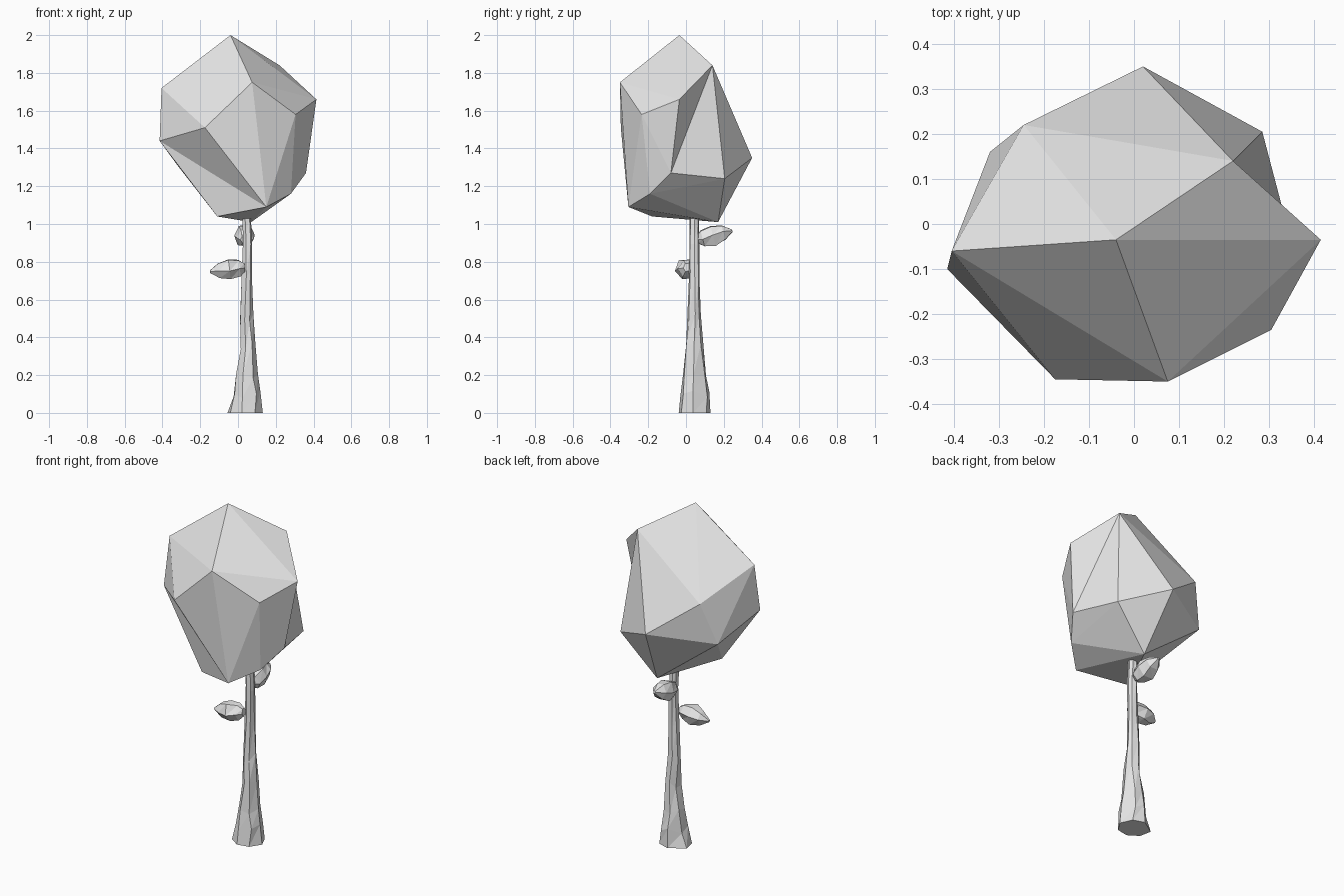
import bpy, bmesh, math, random
from mathutils import Vector

random.seed(4)
if "Cube" in bpy.data.objects:
    bpy.data.objects.remove(bpy.data.objects["Cube"], do_unlink=True)

# One plain pale grey for the whole tree
grey = bpy.data.materials.new("pale_grey")
grey.use_nodes = True
grey.diffuse_color = (0.8, 0.8, 0.8, 1)
grey.node_tree.nodes["Principled BSDF"].inputs["Base Color"].default_value = grey.diffuse_color


def finish(bm, name):
    """Turn a bmesh into a flat-shaded object."""
    bmesh.ops.recalc_face_normals(bm, faces=bm.faces)
    mesh = bpy.data.meshes.new(name)
    bm.to_mesh(mesh)
    bm.free()
    mesh.materials.append(grey)
    obj = bpy.data.objects.new(name, mesh)
    bpy.context.collection.objects.link(obj)
    return obj


def loft(name, rings):
    """Join rings of points with triangles and close both ends."""
    bm = bmesh.new()
    loops = [[bm.verts.new(p) for p in ring] for ring in rings]
    n = len(loops[0])
    for low, high in zip(loops, loops[1:]):
        for i in range(n):
            j = (i + 1) % n
            bm.faces.new((low[i], low[j], high[j]))
            bm.faces.new((low[i], high[j], high[i]))
    bm.faces.new(loops[0][::-1])
    bm.faces.new(loops[-1])
    return finish(bm, name)


# Crown: faceted hull around its corner points
corners = {
    "apex": (-.04, -.035, 2), "top_back": (.22, .14, 1.84),
    "left_tip": (.415, -.035, 1.66), "left_front": (.305, -.235, 1.58),
    "front_high": (.075, -.35, 1.75), "front_mid": (-.175, -.345, 1.51),
    "right_high": (-.405, -.06, 1.72), "right_low": (-.415, -.1, 1.44),
    "back_right": (-.245, .22, 1.55), "back_right_low": (-.32, .16, 1.31),
    "back": (.02, .35, 1.35), "back_left": (.285, .205, 1.24),
    "left_low": (.36, -.08, 1.27), "left_base": (.28, -.19, 1.16),
    "front_base": (.15, -.305, 1.09), "right_base": (-.11, -.18, 1.04),
    "back_base": (.07, .17, 1.01),
}
bm = bmesh.new()
vert = {key: bm.verts.new(p) for key, p in corners.items()}
bmesh.ops.convex_hull(bm, input=list(bm.verts))
# Two creases fold inwards
for a, b in (("left_tip", "back_left"), ("front_mid", "right_base")):
    edge = bm.edges.get((vert[a], vert[b]))
    if edge:
        bmesh.ops.rotate_edges(bm, edges=[edge], use_ccw=False)
finish(bm, "crown")

# Trunk: flared, slightly crooked column (height, centre x, radius x, radius y)
SIDES = 7
sections = [(0, .04, .098, .088), (.1, .045, .07, .08), (.2, .043, .06, .063),
            (.35, .052, .043, .048), (.5, .045, .036, .037), (.72, .046, .029, .03),
            (.9, .05, .026, .028), (1.06, .043, .024, .025)]
rings = []
for z, cx, rx, ry in sections:
    ring = []
    for i in range(SIDES):
        a = math.tau * i / SIDES + random.uniform(-.15, .15)
        r = random.uniform(.92, 1.06)
        dz = random.uniform(-.025, .025) if .05 < z < 1 else 0
        ring.append((cx + r * rx * math.cos(a), .044 + r * ry * math.sin(a), z + dz))
    rings.append(ring)
loft("trunk", rings)


# Leaf buds: lumpy pods pointing away from the trunk
def bud(name, base, tip):
    base, tip = Vector(base), Vector(tip)
    axis = tip - base
    side = axis.cross(Vector((0, 0, 1))).normalized()
    up = side.cross(axis).normalized()
    pod = []
    for t, r in ((0, .022), (.15, .046), (.45, .06), (.75, .043), (1, .008)):
        ring = []
        for i in range(6):
            a = math.tau * i / 6 + random.uniform(-.2, .2)
            ring.append(base + axis * t
                        + (side * math.cos(a) + up * math.sin(a)) * r * random.uniform(.9, 1.08))
        pod.append(ring)
    loft(name, pod)


bud("right_leaf_bud", (.035, .005, .77), (-.148, -.005, .748))
bud("back_leaf_bud", (.035, .06, .915), (.035, .245, .965))
